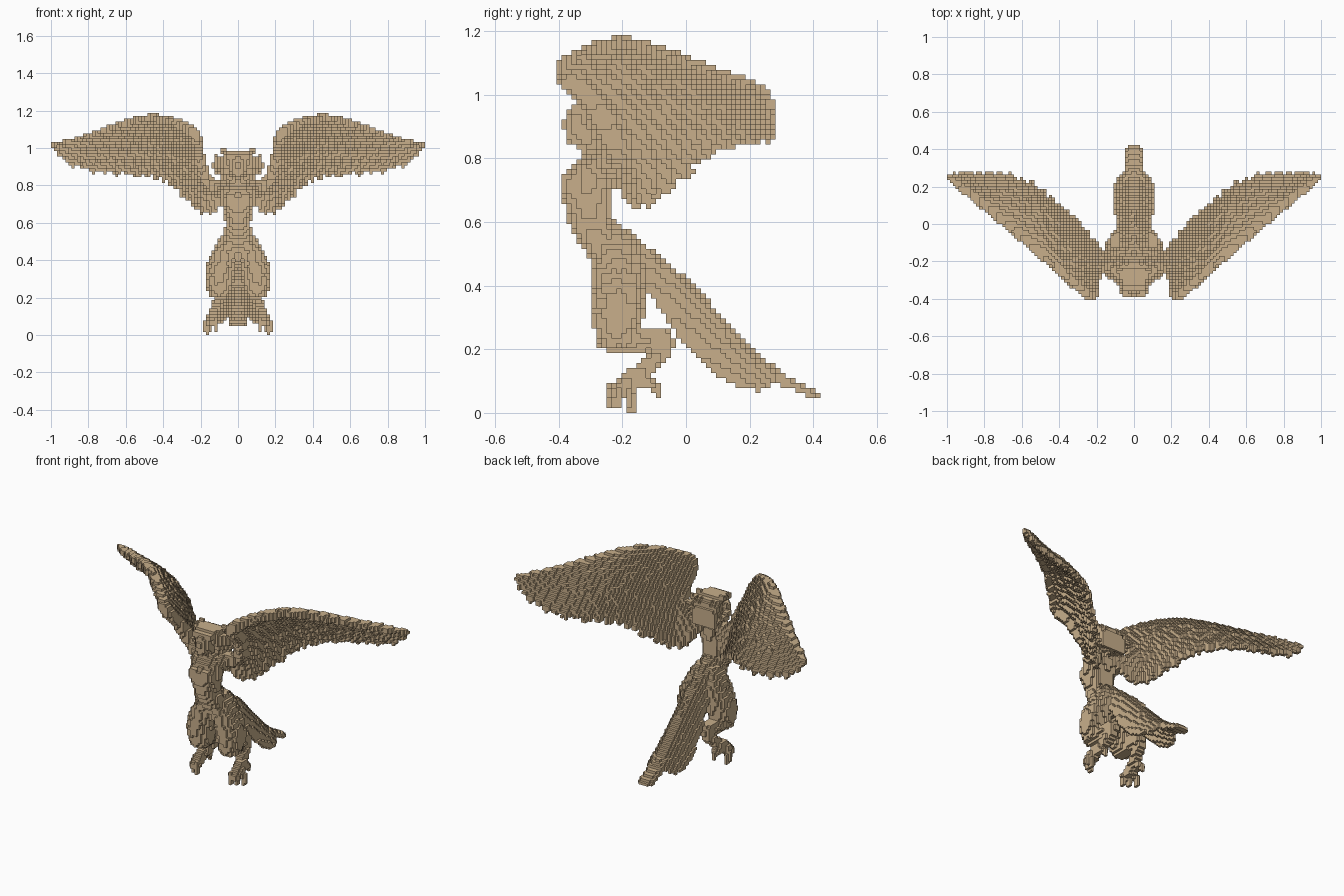
import bpy, bmesh, math, random
from mathutils import Vector, Matrix

if "Cube" in bpy.data.objects:
    bpy.data.objects.remove(bpy.data.objects["Cube"])

random.seed(4)
H = 2 / 128                      # block size of the stepped surface
PARTS = []
mat = bpy.data.materials.new("tan")
mat.diffuse_color = (0.58, 0.43, 0.26, 1)
mat.use_nodes = True
mat.node_tree.nodes["Principled BSDF"].inputs["Base Color"].default_value = mat.diffuse_color


def spl(pts, t):
    """Catmull-Rom point at t in 0..1 through tuples of any size."""
    f = max(0, min(1, t)) * (len(pts) - 1)
    i = min(int(f), len(pts) - 2)
    f -= i
    p = [pts[max(0, min(len(pts) - 1, i + k))] for k in (-1, 0, 1, 2)]
    return tuple(0.5 * (2 * b + (c - a) * f + (2 * a - 5 * b + 4 * c - d) * f * f
                        + (3 * b - a - 3 * c + d) * f ** 3) for a, b, c, d in zip(*p))


def finish(bm, name, mirror=False):
    """Collect the grid cells that the surface passes through."""
    bmesh.ops.triangulate(bm, faces=bm.faces)
    cells = set()
    for f in bm.faces:
        a, b, c = (v.co for v in f.verts)
        ab, ac = b - a, c - a
        n = max(1, math.ceil(max(ab.length, ac.length, (b - c).length) / (H * .45)))
        for i in range(n + 1):
            for j in range(n + 1 - i):
                p = (a + ab * (i / n) + ac * (j / n)) / H
                cells.add((math.floor(p.x), math.floor(p.y), max(0, math.floor(p.z))))
    bm.free()
    if mirror:
        cells |= {(-1 - x, y, z) for x, y, z in cells}
    PARTS.append((name, cells))


def skin(bm, rings):
    vr = [[bm.verts.new(p) for p in r] for r in rings]
    n = len(vr[0])
    for a, b in zip(vr, vr[1:]):
        for i in range(n):
            bm.faces.new((a[i], a[(i + 1) % n], b[(i + 1) % n], b[i]))
    bm.faces.new(vr[0])
    bm.faces.new(vr[-1][::-1])


def loft(bm, rows, steps=24, n=24):
    """Horizontal ellipses; rows are x, y, z, half width, half depth."""
    rings = []
    for k in range(steps + 1):
        x, y, z, a, b = spl(rows, k / steps)
        rings.append([(x + a * math.cos(q), y + b * math.sin(q), z)
                      for q in (2 * math.pi * i / n for i in range(n))])
    skin(bm, rings)


def tube(bm, rows, steps=14, n=10):
    """Round limb along a path; rows are x, y, z, radius."""
    P = [spl(rows, k / steps) for k in range(steps + 1)]
    V = [Vector(p[:3]) for p in P]
    rings, old, side = [], None, None
    for k, p in enumerate(V):
        t = (V[min(k + 1, steps)] - V[max(k - 1, 0)]).normalized()
        side = t.orthogonal().normalized() if old is None else old.rotation_difference(t) @ side
        up, old = t.cross(side), t
        rings.append([p + P[k][3] * (side * math.cos(q) + up * math.sin(q))
                      for q in (2 * math.pi * i / n for i in range(n))])
    skin(bm, rings)


def ball(bm, loc, size, rot=0):
    M = Matrix.Translation(loc) @ Matrix.Rotation(rot, 4, 'X') @ Matrix.Diagonal((*size, 1))
    bmesh.ops.create_uvsphere(bm, u_segments=20, v_segments=12, radius=1, matrix=M)


def feather(bm, surf, up, u, du, v0, v1, lift, tilt=0.004, n=9):
    """Long leaf with a raised quill laid on a surface surf(u, v)."""
    rows = []
    for k in range(n + 1):
        s = k / n
        w = du * (1 if s < 0.8 else math.sqrt(max(0.06, 1 - ((s - 0.8) / 0.2) ** 2)))
        rows.append([bm.verts.new(surf(u + w * e, v0 + (v1 - v0) * s)
                                  + up * (lift + tilt * e + 0.005 * (1 - abs(e))))
                     for e in (-1, 0, 1)])
    for a, b in zip(rows, rows[1:]):
        for i in range(2):
            bm.faces.new((a[i], a[i + 1], b[i + 1], b[i]))


# torso with chest, neck and shoulders
bm = bmesh.new()
loft(bm, [(0, -.20, .40, .05, .05), (0, -.215, .46, .078, .062), (0, -.255, .52, .078, .060),
          (0, -.295, .58, .062, .058), (0, -.305, .64, .066, .066), (0, -.308, .71, .08, .074),
          (0, -.29, .77, .085, .058), (0, -.28, .805, .055, .038), (0, -.285, .83, .03, .03),
          (0, -.295, .88, .028, .03)], 40, 28)
for s in (-1, 1):
    ball(bm, (s * .038, -.358, .712), (.03, .031, .034))
    ball(bm, (s * .075, -.268, .775), (.032, .036, .036))
finish(bm, "torso")

# head with face
bm = bmesh.new()
ball(bm, (0, -.312, .905), (.046, .058, .066))
ball(bm, (0, -.343, .872), (.028, .026, .028))
tube(bm, [(0, -.366, .925, .004), (0, -.376, .90, .006), (0, -.368, .892, .004)], 6, 8)
finish(bm, "head")

# swept-back hair and crest plumes
bm = bmesh.new()
ball(bm, (0, -.285, .922), (.056, .066, .06), .2)
ball(bm, (0, -.235, .88), (.054, .04, .07), .25)
for s in (-1, 1):
    for k in range(5):
        q = k / 4
        a = Vector((s * (.045 + .012 * math.sin(3 * q)), -.32 + .05 * q, .955 - .11 * q))
        b = a + Vector((s * (.022 + .038 * math.sin(math.pi * q)), .05, .012 - .02 * q))
        c = b + Vector((s * .010, .03, .018))
        tube(bm, [(*a, .010), (*b, .008), (*c, .002)], 7, 7)
for x in (-.045, -.0225, 0, .0225, .045):
    tube(bm, [(x, -.345, .95, .008), (x * 1.1, -.29, .973, .010), (x * 1.2, -.22, .945, .010),
              (x * 1.3, -.185, .88, .008), (x * 1.4, -.18, .82, .002)], 14, 8)
finish(bm, "hair")

# wings: arm edge, feather tips, and the cambered surface between them
LEAD = [(.07, -.26, .78), (.165, -.22, .82), (.208, -.28, .95), (.23, -.38, 1.068), (.32, -.312, 1.125),
        (.45, -.20, 1.158), (.58, -.09, 1.135), (.70, .01, 1.095), (.82, .105, 1.055)]
TRAIL = [(.085, -.20, .72), (.13, -.17, .66), (.20, -.11, .66), (.28, -.01, .73), (.38, .09, .81),
         (.53, .21, .85), (.72, .275, .865), (.90, .275, .915), (.995, .258, 1.01)]
WUP = Vector((-.5, .6, .62)).normalized()


def wing(u, v):
    a, b = Vector(spl(LEAD, u)), Vector(spl(TRAIL, u))
    camber = 0.028 * math.sin(math.pi * max(0, min(v, 1))) * min(1, .3 + u) * (1 - max(0, u) ** 6)
    return a.lerp(b, v) + WUP * camber


bm = bmesh.new()
for count, v0, v1, lift in ((26, 0, 1, 0), (30, 0, .66, .006), (34, 0, .42, .011), (38, 0, .22, .014)):
    for i in range(count):
        vv = v1 * (1 - .03 * (i % 2)) + random.uniform(-.012, 0)
        feather(bm, wing, WUP, (i + .5) / count, .68 / count, v0, vv, lift)
finish(bm, "wing_feathers", True)

bm = bmesh.new()
RAD = [.034, .028, .024, .022, .019, .016, .013, .010, .006]
tube(bm, [(*p, r) for p, r in zip(LEAD, RAD)], 50, 12)
tube(bm, [(*LEAD[-1], .006), (.92, .187, 1.03, .004), (.994, .257, 1.012, .002)], 8, 8)
finish(bm, "wing_arm", True)

# feathered thighs
THIGH = [(.03, -.22, .56, .03, .035), (.045, -.215, .49, .05, .06), (.078, -.212, .41, .058, .066),
         (.098, -.212, .33, .062, .066), (.10, -.215, .26, .052, .055), (.096, -.215, .21, .036, .04),
         (.095, -.215, .19, .015, .02)]
bm = bmesh.new()
loft(bm, THIGH, 26, 22)
finish(bm, "thigh", True)

bm = bmesh.new()
for row in range(8):
    for k in range(11):
        q = 2 * math.pi * (k + .5 * (row % 2)) / 11 + random.uniform(-.08, .08)
        pts = []
        for dt, out, r in ((0, .95, .010), (.055, 1.03, .009), (.115, 1.12, .002)):
            x, y, z, a, b = spl(THIGH, .12 + row * .088 + dt)
            pts.append((x + a * out * math.cos(q), y + b * out * math.sin(q), z, r))
        tube(bm, pts, 4, 6)
finish(bm, "thigh_feathers", True)

# bird shanks and clawed feet
bm = bmesh.new()
tube(bm, [(.098, -.245, .232, .03), (.096, -.17, .225, .032), (.094, -.105, .232, .03),
          (.096, -.066, .225, .024), (.106, -.088, .175, .021), (.122, -.14, .13, .019),
          (.138, -.185, .095, .02), (.142, -.20, .075, .013)], 30, 14)
ball(bm, (.14, -.188, .085), (.023, .027, .019))
TOES = [((.122, -.215, .085), (.118, -.236, .065), (.115, -.234, .02)),
        ((.144, -.212, .08), (.148, -.228, .06), (.148, -.218, .017)),
        ((.158, -.185, .075), (.166, -.18, .05), (.166, -.168, .004)),
        ((.135, -.14, .10), (.132, -.105, .088), (.132, -.083, .057))]
for a, b, c in TOES:
    tube(bm, [(.14, -.185, .088, .013), (*a, .010), (*b, .009), (*c, .002)], 12, 9)
finish(bm, "leg_and_talons", True)

# arched tail fan: ridge line and drooping outer edge
RIDGE = [(-.235, .59), (-.10, .482), (.02, .377), (.12, .27), (.22, .175), (.31, .105), (.405, .055)]
EDGE = [(-.19, .50), (-.125, .41), (-.05, .30), (.03, .195), (.12, .12), (.245, .06), (.40, .052)]
HALF = [(.035,), (.06,), (.075,), (.09,), (.098,), (.10,), (.10,)]


def tail(u, v):
    a, b = spl(RIDGE, v), spl(EDGE, v)
    k = min(1.1, abs(u)) ** 2.2
    return Vector((u * spl(HALF, v)[0], a[0] + (b[0] - a[0]) * k, a[1] + (b[1] - a[1]) * k))


bm = bmesh.new()
TUP = Vector((0, .65, .75))
for count, half, long_end, short_end, lift in ((13, .125, 1, .8, 0), (9, .13, .62, .62, .005)):
    for i in range(count):
        u = (2 * i / (count - 1) - 1) * .89
        feather(bm, tail, TUP, u, half, 0, long_end if abs(u) < .4 else short_end, lift, 0, 14)
finish(bm, "tail_feathers")

# tail root joining the back
bm = bmesh.new()
tube(bm, [(0, -.26, .57, .035), (0, -.20, .51, .05), (0, -.13, .44, .042), (0, -.06, .37, .02)], 14, 14)
finish(bm, "tail_root")

# flood the outside air so that only outer block faces are kept
solid = set().union(*(c for _, c in PARTS))
lo = [min(c[i] for c in solid) - 1 for i in range(3)]
hi = [max(c[i] for c in solid) + 1 for i in range(3)]
DIRS = [tuple(s if k == a else 0 for k in range(3)) for a in range(3) for s in (-1, 1)]
air, stack = {tuple(lo)}, [tuple(lo)]
while stack:
    x, y, z = stack.pop()
    for dx, dy, dz in DIRS:
        c = (x + dx, y + dy, z + dz)
        if (c not in air and c not in solid and lo[0] <= c[0] <= hi[0]
                and lo[1] <= c[1] <= hi[1] and lo[2] <= c[2] <= hi[2]):
            air.add(c)
            stack.append(c)

# one blocky object per part; each cell belongs to the first part that fills it
used = set()
for name, cells in PARTS:
    verts, faces = {}, []
    for c in cells - used:
        for d in DIRS:
            if (c[0] + d[0], c[1] + d[1], c[2] + d[2]) in air:
                a = [abs(k) for k in d].index(1)
                quad = []
                for p, q in ((0, 0), (1, 0), (1, 1), (0, 1))[::sum(d)]:
                    v = list(c)
                    v[a] += sum(d) > 0
                    v[(a + 1) % 3] += p
                    v[(a + 2) % 3] += q
                    quad.append(verts.setdefault(tuple(v), len(verts)))
                faces.append(quad)
    used |= cells
    me = bpy.data.meshes.new(name)
    me.from_pydata([[k * H for k in v] for v in verts], [], faces)
    me.materials.append(mat)
    bpy.context.collection.objects.link(bpy.data.objects.new(name, me))
